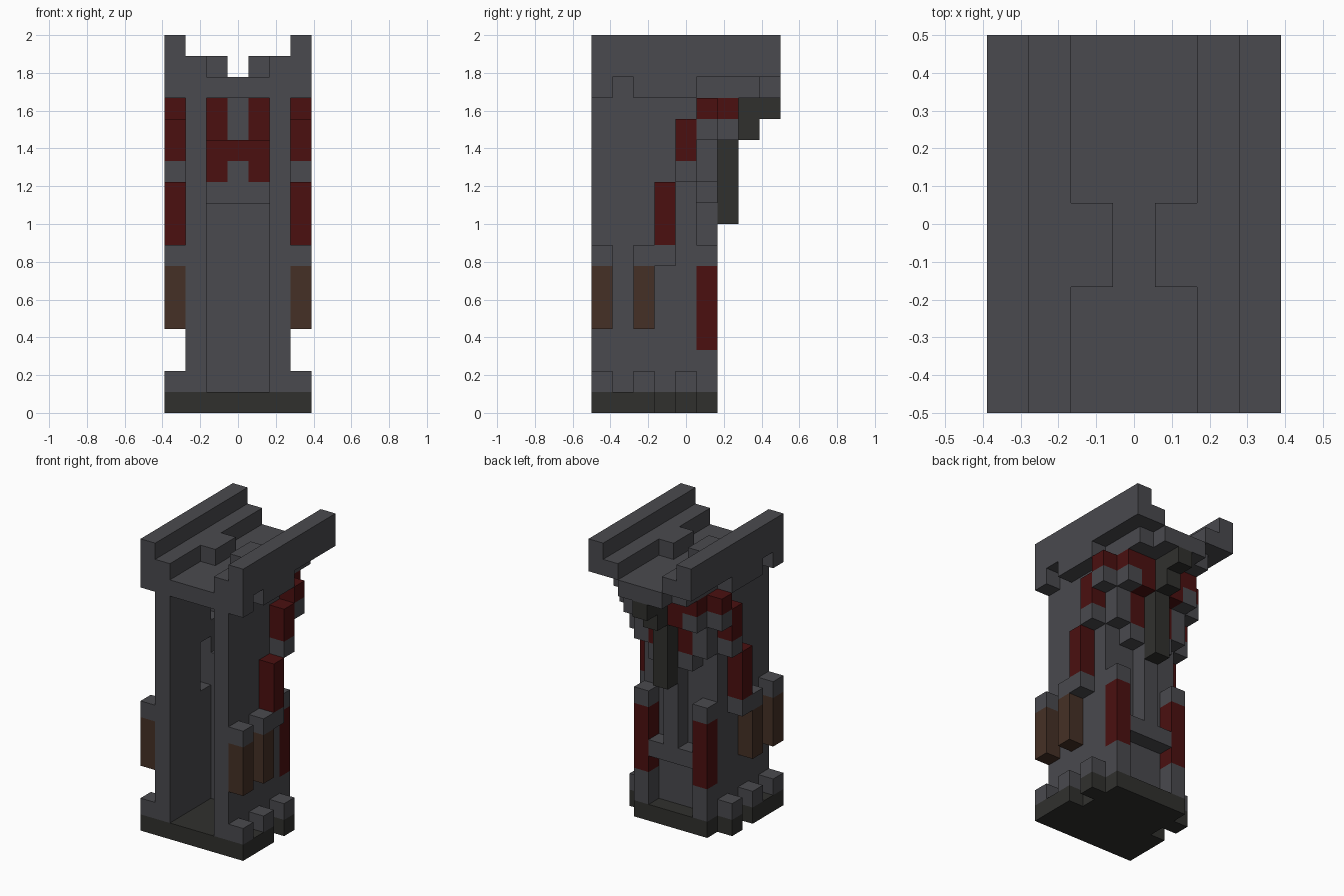
import bpy
import bmesh
from mathutils import Matrix, Vector

cube = bpy.data.objects.get("Cube")
if cube:
    bpy.data.objects.remove(cube)

CELL = 2 / 18                        # edge of one building block
MID, INNER, WALL, OUTER = range(4)   # block columns counted from the centre line


def make_material(name, rgb):
    mat = bpy.data.materials.new(name)
    mat.use_nodes = True
    colour = (*rgb, 1)
    mat.diffuse_color = colour
    mat.node_tree.nodes["Principled BSDF"].inputs["Base Color"].default_value = colour
    return mat


stone = make_material("grey stone", (.068, .068, .077))
dark = make_material("dark stone", (.030, .030, .027))
red = make_material("deep red", (.070, .005, .005))
brown = make_material("brown wood", (.060, .030, .019))


def add_box(bm, x0, x1, y0, y1, z0, z1):
    """Box in block units: x from the centre line, y from the front, z from the ground."""
    low, high = Vector((x0, y0 - 4.5, z0)) * CELL, Vector((x1, y1 - 4.5, z1)) * CELL
    place = Matrix.Translation((low + high) / 2) @ Matrix.Diagonal((*(high - low), 1))
    bmesh.ops.create_cube(bm, size=1, matrix=place)


def build(name, mat, boxes):
    bm = bmesh.new()
    for box in boxes:
        add_box(bm, *box)
    mesh = bpy.data.meshes.new(name)
    bm.to_mesh(mesh)
    bm.free()
    mesh.materials.append(mat)
    obj = bpy.data.objects.new(name, mesh)
    bpy.context.collection.objects.link(obj)
    return obj


def span(name, mat, column, *boxes):
    """Boxes reaching across the centre out to the given column."""
    half = column + .5
    return build(name, mat, [(-half, half, *b) for b in boxes])


def pair(name, mat, column, *boxes):
    """Boxes one block wide, repeated on both sides."""
    a, b = column - .5, column + .5
    return build(name, mat, [(s, e, *box) for s, e in ((a, b), (-b, -a)) for box in boxes])


# Dark plinth with stepped sides
span("base_front", dark, OUTER, (0, 3, 0, 1))
span("base_middle", dark, WALL, (3, 4, 0, 1), (5, 6, 0, 1))
span("base_rear", dark, OUTER, (4, 5, 0, 1))
pair("base_studs", stone, OUTER, *[(y, y + 1, 1, 2) for y in (0, 2, 4)])

# Side walls with recesses behind the red panels, and the rear wall
pair("side_walls", stone, WALL, (0, 3, 1, 15), (3, 4, 1, 8), (3, 4, 11, 15),
     (4, 5, 1, 12), (4, 5, 14, 15), (5, 6, 11, 14))
span("rear_wall", stone, INNER, (4, 5, 1, 10))

# Brown side posts and their caps
pair("side_posts", brown, OUTER, (0, 1, 4, 7), (2, 3, 4, 7))
pair("post_caps", stone, OUTER, (0, 1, 7, 8), (2, 4, 7, 8))

# Red side panels climbing toward the rear, with stone brackets
pair("side_panels", red, OUTER, (3, 4, 8, 11), (4, 5, 12, 14), (5, 6, 14, 15))
pair("panel_brackets", stone, OUTER, (4, 5, 11, 12), (5, 6, 13, 14))

# Rear buttresses joined by a bar and a central rib
pair("buttress_feet", stone, WALL, (5, 6, 1, 3))
pair("buttress_panels", red, WALL, (5, 6, 3, 7))
pair("buttress_caps", stone, WALL, (5, 6, 7, 8))
span("rear_bar", stone, INNER, (5, 6, 4, 5))
span("rear_rib", stone, MID, (5, 6, 5, 10))

# Corbelled upper rear wall
span("rear_ledge", stone, INNER, (5, 6, 10, 11))
pair("rear_red_corners", red, INNER, (5, 6, 11, 12), (6, 7, 13, 15))
span("rear_red_band", red, INNER, (5, 6, 12, 13))
span("rear_core", stone, MID, (5, 6, 11, 12), (6, 7, 13, 15))
pair("corbel_blocks", stone, WALL, (6, 7, 13, 14))
pair("corbel_panels", red, WALL, (6, 7, 14, 15))

# Dark hanging bracket
span("rear_bracket", dark, MID, (6, 7, 9, 13), (7, 8, 13, 15), (8, 9, 14, 15))

# Top platform, stepped kerbs and side parapets
span("platform", stone, WALL, (0, 8, 15, 16))
span("platform_tip", stone, INNER, (8, 9, 15, 16))
pair("platform_teeth", stone, OUTER, (0, 1, 15, 16), (2, 5, 15, 16))
pair("kerbs", stone, WALL, (0, 9, 16, 17))
pair("kerb_blocks", stone, INNER, (3, 5, 16, 17))
pair("parapets", stone, OUTER, (0, 9, 16, 18))
